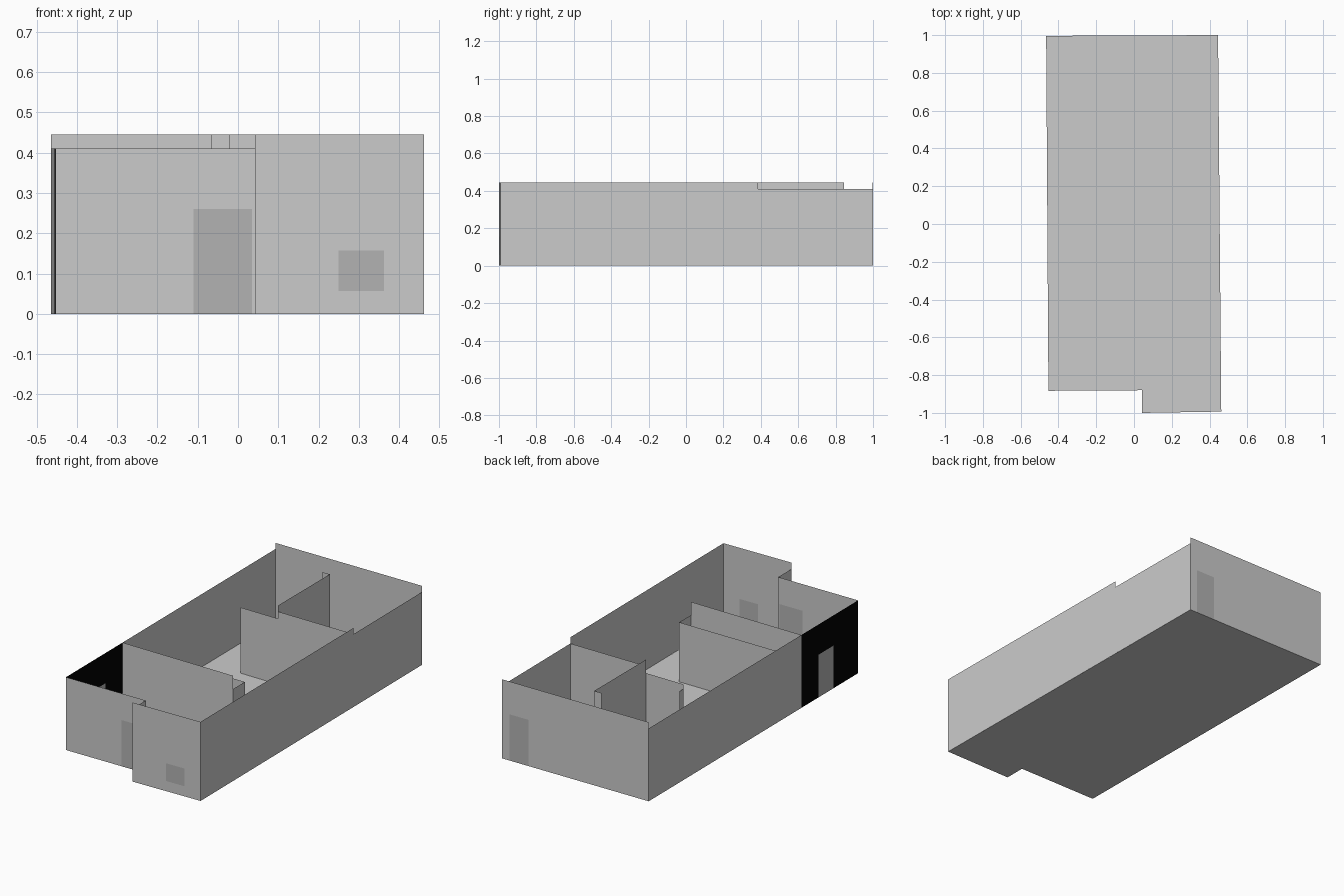
import bpy
from mathutils import Vector

if "Cube" in bpy.data.objects:
    bpy.data.objects.remove(bpy.data.objects["Cube"])

LOW, HIGH = 0.41, 0.445


def material(name, value):
    m = bpy.data.materials.new(name)
    m.diffuse_color = (value, value, value, 1)
    m.use_nodes = True
    m.node_tree.nodes["Principled BSDF"].inputs["Base Color"].default_value = m.diffuse_color
    return m


BLACK = material("black_paint", 0.0)
PANEL = material("panel_grey", 0.45)


def mesh_object(name, verts, faces, mat=None):
    me = bpy.data.meshes.new(name)
    me.from_pydata(verts, [], faces)
    me.update()
    ob = bpy.data.objects.new(name, me)
    bpy.context.collection.objects.link(ob)
    if mat:
        me.materials.append(mat)
    return ob


def wall(name, p, q, h, opening=None, mat=None, panel="door"):
    """Single-sheet wall from p to q; opening = (start, end, bottom, top) along
    the wall in units, filled by a separate panel."""
    p, q = Vector(p), Vector(q)
    length = (q - p).length
    d = (q - p) / length

    def sheet(n, rects, m):
        verts, faces = [], []
        for s0, s1, z0, z1 in rects:
            if s1 - s0 < 1e-5 or z1 - z0 < 1e-5:
                continue
            i = len(verts)
            for s, z in ((s0, z0), (s1, z0), (s1, z1), (s0, z1)):
                c = p + d * s
                verts.append((c.x, c.y, z))
            faces.append((i, i + 1, i + 2, i + 3))
        mesh_object(n, verts, faces, m)

    if not opening:
        sheet(name, [(0, length, 0, h)], mat)
        return
    a, b, z0, z1 = opening
    sheet(name, [(0, a, 0, h), (b, length, 0, h), (a, b, 0, z0), (a, b, z1, h)], mat)
    sheet(name + "_" + panel, [opening], PANEL)


# Plan corners
fl, step_in, step_out = (-0.453, -0.883), (0.042, -0.88), (0.042, -1.0)
fr, br, bl = (0.462, -0.993), (0.445, 1.0), (-0.465, 0.996)
left_split, right_split = (-0.456, -0.375), (0.4505, 0.385)

# Floor
outline = [fl, step_in, step_out, fr, br, bl]
mesh_object("floor", [(x, y, 0) for x, y in outline], [(0, 1, 2, 3, 4, 5)])

# Outer walls, anticlockwise
wall("front_left_wall", fl, step_in, LOW, (0.343, 0.488, 0, 0.26))
wall("step_wall", step_in, step_out, LOW)
wall("front_right_wall", step_out, fr, HIGH, (0.207, 0.321, 0.057, 0.157), panel="window")
wall("right_front_wall", fr, right_split, HIGH)
wall("right_back_wall", right_split, br, LOW)
wall("back_wall", br, bl, HIGH, (0.045, 0.165, 0, 0.26))
wall("left_back_wall", bl, left_split, LOW)
wall("left_front_wall", left_split, fl, LOW, (0.155, 0.29, 0, 0.24), BLACK)

# Front room partition, with the lower wall behind it
wall("front_partition", left_split, (0.235, -0.38), LOW)
wall("partition_return", (0.235, -0.38), (0.235, -0.275), 0.335)
wall("lower_partition", (0.235, -0.275), (-0.457, -0.275), 0.335)

# Back room partitions
wall("back_partition_right", (-0.02, 0.386), right_split, LOW)
wall("back_partition_left", (-0.256, 0.388), (-0.02, 0.386), 0.37)
wall("back_partition_return", (-0.256, 0.388), (-0.256, 0.422), 0.345)
wall("back_dividing_wall", (-0.02, 0.386), (-0.02, 0.845), HIGH)
wall("back_divider_return", (-0.02, 0.845), (-0.067, 0.845), HIGH)
